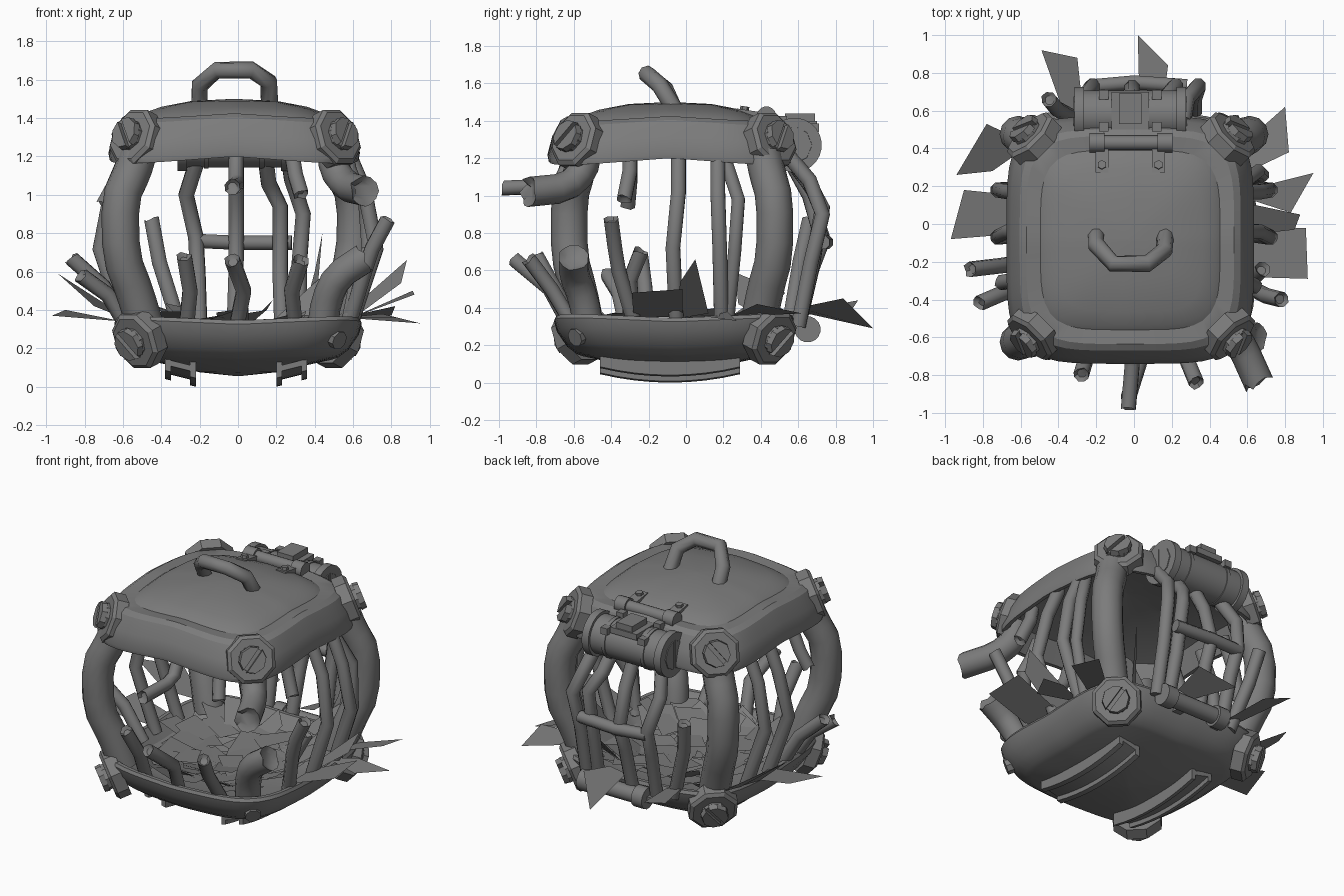
import bpy, bmesh, math, random
from mathutils import Vector, Matrix

random.seed(4)
V = Vector
metal = bpy.data.materials.new("dull_grey")
metal.diffuse_color = (0.2, 0.2, 0.2, 1)


def finish(name, bm, angle=35):
    bmesh.ops.recalc_face_normals(bm, faces=bm.faces)
    me = bpy.data.meshes.new(name)
    bm.to_mesh(me)
    bm.free()
    ob = bpy.data.objects.new(name, me)
    bpy.context.collection.objects.link(ob)
    me.materials.append(metal)
    if angle:
        bpy.ops.object.select_all(action='DESELECT')
        ob.select_set(True)
        bpy.context.view_layer.objects.active = ob
        bpy.ops.object.shade_smooth_by_angle(angle=math.radians(angle))
    return ob


def loft(bm, rings, caps=True):
    loops = [[bm.verts.new(p) for p in r] for r in rings]
    for a, b in zip(loops, loops[1:]):
        for i in range(len(a)):
            j = (i + 1) % len(a)
            bm.faces.new((a[i], a[j], b[j], b[i]))
    if caps:
        bm.faces.new(loops[0])
        bm.faces.new(loops[-1])


def prism(bm, pts, z0, z1, mat, top=1.0):
    loft(bm, [[mat @ V((x * s, y * s, z)) for x, y in pts] for s, z in ((1, z0), (top, z1))])


def box(bm, lo, hi, mat=Matrix()):
    prism(bm, [(lo[0], lo[1]), (hi[0], lo[1]), (hi[0], hi[1]), (lo[0], hi[1])], lo[2], hi[2], mat)


def ngon(n, r, turn=0.5):
    return [(r * math.cos((i + turn) * math.tau / n), r * math.sin((i + turn) * math.tau / n)) for i in range(n)]


# Rounded-square shells
def shell(name, cx, cy, profile, k, n=64, e=4.5):
    rings = []
    for half, z in profile:
        ring = []
        for i in range(n):
            a = (i + 0.5) * math.tau / n
            c, s = math.cos(a), math.sin(a)
            r = (abs(c) ** e + abs(s) ** e) ** (-1 / e)
            u, v = r * c, r * s
            ring.append((cx + half * u, cy + half * v, z + k * abs(u * v) * (half / 0.65) ** 2))
        rings.append(ring)
    bm = bmesh.new()
    loft(bm, rings)
    return finish(name, bm, 30)


shell("lid", -0.02, -0.085, [(0.01, 1.45), (0.4, 1.4), (0.58, 1.34), (0.625, 1.2), (0.65, 1.2), (0.655, 1.225),
      (0.63, 1.32), (0.585, 1.405), (0.55, 1.425), (0.475, 1.418), (0.45, 1.435), (0.38, 1.46), (0.22, 1.49),
      (0.01, 1.5)], -0.05)
shell("tray", 0, -0.06, [(0.01, 0.16), (0.35, 0.19), (0.54, 0.26), (0.61, 0.345), (0.635, 0.345), (0.645, 0.325),
      (0.63, 0.27), (0.575, 0.19), (0.52, 0.15), (0.49, 0.14), (0.35, 0.11), (0.2, 0.075), (0.01, 0.055)], 0.03)


# Slotted bolt head, as two half discs over a core
def slotted(bm, m, r, z, n=8):
    prism(bm, ngon(n, r * 0.95), z, z + 0.025, m)
    half = [(r * math.cos(a * math.pi / 4), max(0.014, r * math.sin(a * math.pi / 4))) for a in range(5)]
    for sgn in (1, -1):
        prism(bm, [(x, y * sgn) for x, y in half], z + 0.02, z + 0.055, m, 0.94)


def corner_plate(name, sx, sy, z, tilt, plate=True):
    d = V((sx, sy, tilt * math.sqrt(2))).normalized()
    off = 0.52
    p = V((sx * off - (0.015 if z > 1 else 0), sy * off - 0.065, z))
    m = Matrix.Translation(p) @ d.to_track_quat('Z', 'Y').to_matrix().to_4x4()
    bm = bmesh.new()
    if plate:
        prism(bm, ngon(8, 0.16), -0.05, 0.025, m)
        prism(bm, ngon(8, 0.16), 0.025, 0.042, m, 0.86)
        slotted(bm, m @ Matrix.Rotation(0.9 * sx, 4, 'Z'), 0.088, 0.04)
    else:
        prism(bm, ngon(8, 0.05), -0.05, 0.015, m)
    finish(name, bm, 20)


for sx in (-1, 1):
    for sy in (-1, 1):
        corner_plate("upper_corner_bolt", sx, sy, 1.295, 0.36)
        corner_plate("lower_corner_bolt", sx, sy, 0.245, -0.38, (sx, sy) != (1, -1))


# Swept tubes
def tube(name, pts, r, n=8, ragged=0.0, smooth=0):
    pts = [V(p) for p in pts]
    for _ in range(smooth):
        mid = [q for a, b in zip(pts, pts[1:]) for q in (a.lerp(b, .25), a.lerp(b, .75))]
        pts = [pts[0]] + mid + [pts[-1]]
    rings, up = [], None
    for i, p in enumerate(pts):
        t = (pts[min(i + 1, len(pts) - 1)] - pts[max(i - 1, 0)]).normalized()
        up = up if up else t.orthogonal()
        up = (up - t * up.dot(t)).normalized()
        side = t.cross(up)
        last = i == len(pts) - 1
        rings.append([p + r * (up * x + side * y) + t * (random.uniform(-ragged, ragged) if last else 0)
                      for x, y in ngon(n, 1)])
    if ragged:
        rings.append([pts[-1] - t * 0.02 + (q - pts[-1]) * 0.6 for q in rings[-1]])
    bm = bmesh.new()
    loft(bm, rings)
    return finish(name, bm, 50)


# Thick corner pillars
for sx, sy in ((-1, -1), (-1, 1), (1, 1)):
    tube("corner_pillar", [(sx * x, -0.075 + sy * y, z) for x, y, z in
         ((0.52, 0.49, 1.22), (0.55, 0.51, 1.12), (0.615, 0.55, 0.98), (0.61, 0.55, 0.68), (0.54, 0.5, 0.5),
          (0.48, 0.46, 0.3))], 0.098, 12, 0, 1)
tube("broken_pillar_top", [(0.5, -0.53, 1.24), (0.5, -0.55, 1.13), (0.57, -0.64, 1.04), (0.66, -0.84, 1.02)],
     0.08, 12, 0.025, 1)
tube("broken_pillar_bottom", [(0.44, -0.52, 0.3), (0.46, -0.55, 0.45), (0.52, -0.6, 0.58), (0.66, -0.6, 0.67)],
     0.08, 12, 0.015, 1)

# Back cage bars
for pts in ([(-0.2, 1.22), (-0.27, 1.0), (-0.22, 0.78), (-0.21, 0.6), (-0.2, 0.3)],
            [(-0.01, 1.22), (-0.01, 1.0), (-0.01, 0.75), (-0.01, 0.6), (-0.02, 0.3)],
            [(0.14, 1.22), (0.16, 1.06), (0.22, 0.94), (0.22, 0.6), (0.23, 0.3)],
            [(0.26, 1.22), (0.28, 1.08), (0.34, 0.9), (0.32, 0.65), (0.32, 0.3)]):
    ys = (0.54, 0.66, 0.73, 0.67, 0.6)
    tube("back_bar", [(x, y, z) for (x, z), y in zip(pts, ys)], 0.043)
tube("back_crossbar", [(-0.22, 0.73, 0.76), (0.0, 0.75, 0.75), (0.28, 0.73, 0.75)], 0.04)

# Side cage bars
for y0, y1, y2, y3 in ((-0.04, -0.04, -0.07, -0.05), (0.17, 0.17, 0.18, 0.19)):
    for sx in (-1, 1):
        tube("side_bar", [(sx * x, y, z) for x, y, z in
             ((0.57, y0, 1.23), (0.66, y1, 1.02), (0.72, y2, 0.72), (0.58, y3, 0.3))], 0.042)
tube("side_bar", [(0.55, 0.2, 1.22), (0.66, 0.28, 0.98), (0.68, 0.26, 0.7), (0.57, 0.22, 0.3)], 0.038)

# Broken bars
for pts in ([(0.56, -0.3, 1.22), (0.58, -0.3, 1.13), (0.64, -0.33, 0.98)],
            [(0.57, -0.27, 0.3), (0.66, -0.36, 0.6), (0.7, -0.38, 0.72), (0.78, -0.4, 0.87)],
            [(0.57, -0.28, 0.3), (0.62, -0.3, 0.55), (0.68, -0.24, 0.7)],
            [(-0.57, -0.2, 0.3), (-0.7, -0.22, 0.52), (-0.87, -0.24, 0.67)],
            [(-0.57, -0.32, 0.3), (-0.68, -0.36, 0.48), (-0.82, -0.42, 0.58)],
            [(-0.57, -0.3, 1.22), (-0.64, -0.3, 1.06), (-0.7, -0.31, 0.95)],
            [(-0.01, -0.6, 1.22), (-0.01, -0.67, 1.08), (-0.01, -0.75, 1.05), (-0.03, -0.98, 1.04)],
            [(-0.01, -0.62, 0.3), (0.03, -0.73, 0.5), (-0.03, -0.92, 0.66)],
            [(-0.27, -0.6, 0.3), (-0.25, -0.7, 0.5), (-0.28, -0.8, 0.68)],
            [(-0.3, 0.55, 0.3), (-0.41, 0.61, 0.65), (-0.45, 0.66, 0.87)],
            [(0.3, -0.6, 0.3), (0.28, -0.72, 0.5), (0.33, -0.84, 0.66)],
            [(0.28, -0.58, 1.22), (0.3, -0.63, 1.1), (0.33, -0.68, 1.0)]):
    tube("broken_bar", pts, 0.042, 8, 0.01)

# Carry handle
tube("carry_handle", [(-0.2, -0.06, 1.46), (-0.2, -0.11, 1.57), (-0.11, -0.21, 1.65), (0.07, -0.21, 1.65),
     (0.16, -0.14, 1.59), (0.165, -0.06, 1.46)], 0.046)

# Latch drum with rims, straps and slotted ends
bm = bmesh.new()
along_x = Matrix.Rotation(math.pi / 2, 4, 'Y')
drum = Matrix.Translation((-0.02, 0.58, 1.27)) @ along_x
prism(bm, ngon(24, 0.128), -0.28, 0.28, drum)
for z, w, r in ((-0.27, 0.025, 0.146), (0.27, 0.025, 0.146), (-0.145, 0.012, 0.134), (0.145, 0.012, 0.134)):
    prism(bm, ngon(24, r), z - w, z + w, drum)
for flip in (0, math.pi):
    slotted(bm, drum @ Matrix.Rotation(flip, 4, 'X'), 0.1, 0.245)
finish("latch_drum", bm)
bm = bmesh.new()
box(bm, (-0.12, 0.5, 1.36), (0.08, 0.7, 1.4))
box(bm, (-0.08, 0.53, 1.4), (0.04, 0.69, 1.44))
for x in (-0.16, 0.12):
    box(bm, (x - 0.025, 0.49, 1.38), (x + 0.025, 0.54, 1.425))
    box(bm, (x - 0.025, 0.66, 1.34), (x + 0.025, 0.71, 1.385))
finish("latch_block", bm, 0)


# Hinge rods above and below
def rod(name, x0, x1, y, z, r):
    bm = bmesh.new()
    m = Matrix.Translation((0, y, z)) @ along_x
    prism(bm, ngon(16, r * 0.75), x0, x1, m)
    for a, b in ((x0, x0 + 0.08), (x1 - 0.08, x1)):
        prism(bm, ngon(16, r), a, b, m)
    finish(name, bm)


rod("hinge_rod", -0.235, 0.205, 0.43, 1.425, 0.052)
rod("lower_hinge_rod", -0.17, 0.32, 0.65, 0.285, 0.07)
bm = bmesh.new()
for x in (-0.17, 0.13):
    m = Matrix.Translation((x, 0.36, 1.44)) @ Matrix.Rotation(-0.15, 4, 'X')
    box(bm, (-0.035, -0.09, -0.03), (0.035, 0.09, 0.012), m)
    prism(bm, ngon(6, 0.024), 0.01, 0.03, m @ Matrix.Translation((0, -0.05, 0)))
    box(bm, (x - 0.03, 0.53, 0.26), (x + 0.03, 0.66, 0.3))
finish("hinge_tabs", bm, 0)

# Curved runners with a channel section
for sx in (-1, 1):
    section = [(-0.08, 0), (-0.05, 0), (-0.05, 0.03), (0.05, 0.03), (0.05, 0), (0.08, 0), (0.08, 0.1),
               (0.05, 0.1), (0.05, 0.06), (-0.05, 0.06), (-0.05, 0.1), (-0.08, 0.1)]
    rings = []
    for i in range(9):
        t = i / 4 - 1
        rings.append([(sx * 0.29 + x - 0.01, -0.085 + 0.375 * t, 0.02 + 0.045 * t * t + z + sx * x * 0.25)
                      for x, z in section])
    bm = bmesh.new()
    loft(bm, rings)
    finish("runner", bm, 30)

# Shards thrown outward
bm = bmesh.new()
for quad in ([(-0.49, 0.92, 0.44), (-0.3, 0.88, 0.38), (-0.27, 0.6, 0.36), (-0.34, 0.5, 0.36)],
             [(0.02, 1.0, 0.29), (0.18, 0.84, 0.45), (0.15, 0.6, 0.4), (0.03, 0.6, 0.38)],
             [(-0.94, 0.26, 0.59), (-0.78, 0.53, 0.48), (-0.55, 0.42, 0.34), (-0.75, 0.28, 0.42)],
             [(-0.97, -0.08, 0.37), (-0.9, 0.18, 0.4), (-0.6, 0.15, 0.34), (-0.6, -0.05, 0.34)],
             [(0.55, 0.4, 0.36), (0.8, 0.62, 0.37), (0.82, 0.38, 0.42), (0.55, 0.25, 0.36)],
             [(0.55, 0.15, 0.36), (0.75, 0.22, 0.38), (0.95, 0.27, 0.33), (0.83, 0.06, 0.36)],
             [(0.55, 0.12, 0.37), (0.88, 0.05, 0.66), (0.85, -0.03, 0.54), (0.58, -0.06, 0.34)],
             [(0.57, -0.28, 0.35), (0.92, -0.29, 0.48), (0.91, -0.02, 0.5), (0.57, -0.02, 0.35)],
             [(0.4, 0.45, 0.34), (0.44, 0.55, 0.8), (0.4, 0.5, 0.6), (0.33, 0.4, 0.34)],
             [(0.2, 0.42, 0.36), (0.42, 0.48, 0.56), (0.6, 0.48, 0.6), (0.5, 0.3, 0.36)]):
    bm.faces.new([bm.verts.new(p) for p in quad])
finish("outer_shards", bm, 0)

# Shards piled on the tray floor, leaning up toward the rim
bm = bmesh.new()
for i in range(64):
    x, y = random.uniform(-0.46, 0.46), random.uniform(-0.5, 0.36)
    edge = max(abs(x), abs(y + 0.06)) / 0.48
    m = (Matrix.Translation((x, y, 0.27 + 0.06 * edge + random.uniform(-.02, .03)))
         @ Matrix.Rotation(math.atan2(-x, y + 0.06) + random.uniform(-0.6, 0.6), 4, 'Z')
         @ Matrix.Rotation(random.uniform(-0.1, 0.75) * edge, 4, 'X'))
    w, h = random.uniform(0.08, 0.14), random.uniform(0.1, 0.17)
    bm.faces.new([bm.verts.new(m @ V((px * w, py * h, 0))) for px, py in
                  ((-1, -0.8), (0.8, -1), (1, random.uniform(0.2, 1)), (random.uniform(-0.9, 0), 1))])
finish("floor_shards", bm, 0)
